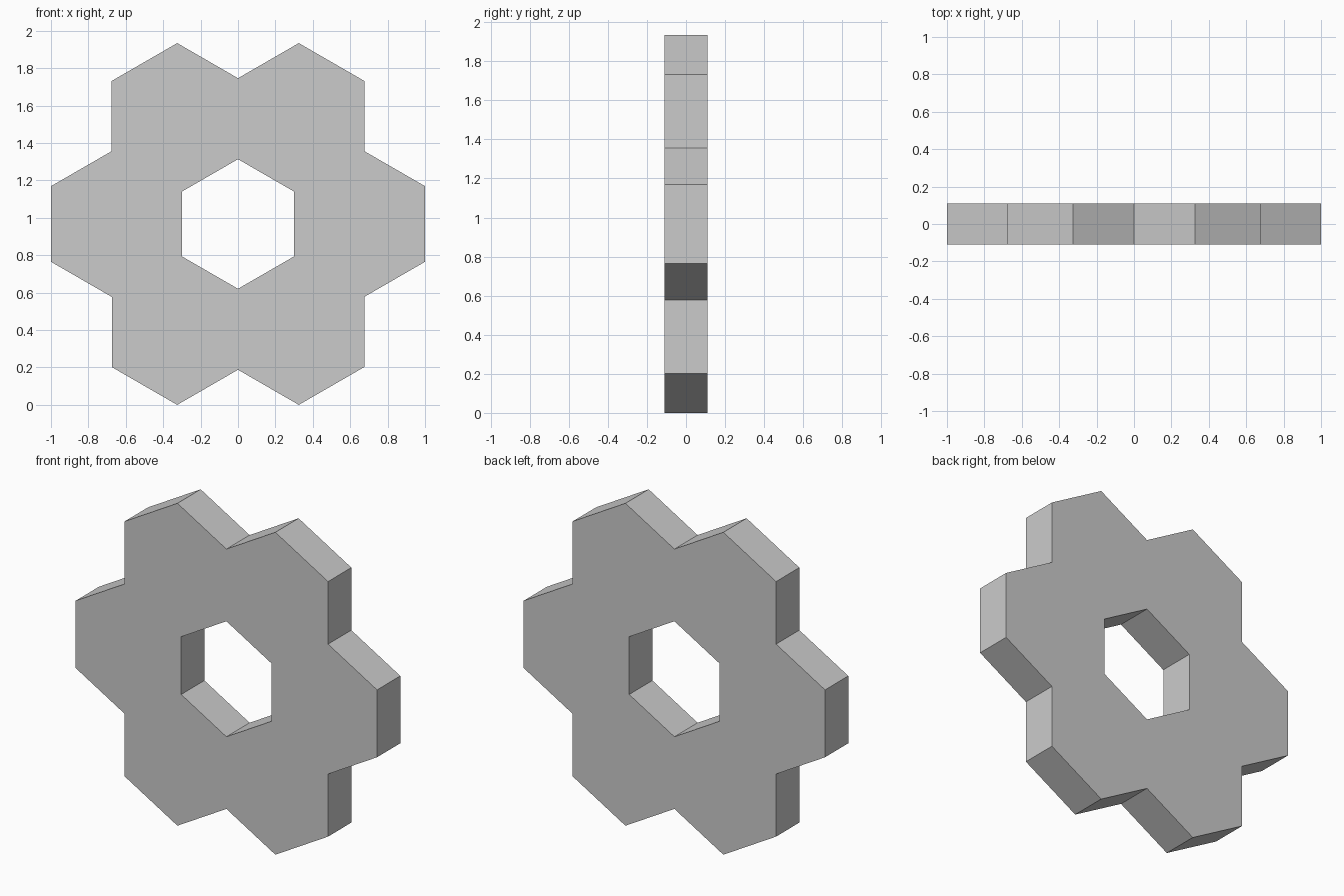
import bpy, bmesh
from math import sqrt, radians
from mathutils import Vector, Matrix

if "Cube" in bpy.data.objects:
    bpy.data.objects.remove(bpy.data.objects["Cube"])

# Ring of six overlapping hexagonal prisms, merged into one flat plate
DIST, APOTHEM, HALF_DEPTH = 0.65, 0.35, 0.11
SIDE = 2 * APOTHEM / sqrt(3)
row = DIST * sqrt(3) / 2
slope = DIST / 2 / sqrt(3)
valley = row + SIDE - slope      # radius of the outer notches
hole = row - SIDE + slope        # radius of the centre hole corners
centre = Vector((0, 0, row + SIDE))


def polar(radius, degrees):
    return Matrix.Rotation(radians(-degrees), 3, 'Y') @ Vector((radius, 0, 0))


# One sixth of the front face, repeated around the centre
sector = [polar(hole, -30), polar(valley, -30),
          Vector((DIST + APOTHEM, 0, -SIDE / 2)),
          Vector((DIST + APOTHEM, 0, SIDE / 2)),
          polar(valley, 30), polar(hole, 30)]
bm = bmesh.new()
for i in range(6):
    turn = Matrix.Rotation(radians(-60 * i), 3, 'Y')
    bm.faces.new([bm.verts.new(turn @ p + centre + Vector((0, -HALF_DEPTH, 0)))
                  for p in sector])
bmesh.ops.remove_doubles(bm, verts=bm.verts, dist=1e-4)

# Thickness, keeping the front face and adding back and side walls
ext = bmesh.ops.extrude_face_region(bm, geom=bm.faces[:], use_keep_orig=True)
moved = [v for v in ext['geom'] if isinstance(v, bmesh.types.BMVert)]
bmesh.ops.translate(bm, verts=moved, vec=(0, 2 * HALF_DEPTH, 0))
bmesh.ops.recalc_face_normals(bm, faces=bm.faces)

mesh = bpy.data.meshes.new("hexagon_ring")
bm.to_mesh(mesh)
bm.free()
bpy.context.collection.objects.link(bpy.data.objects.new("hexagon_ring", mesh))
